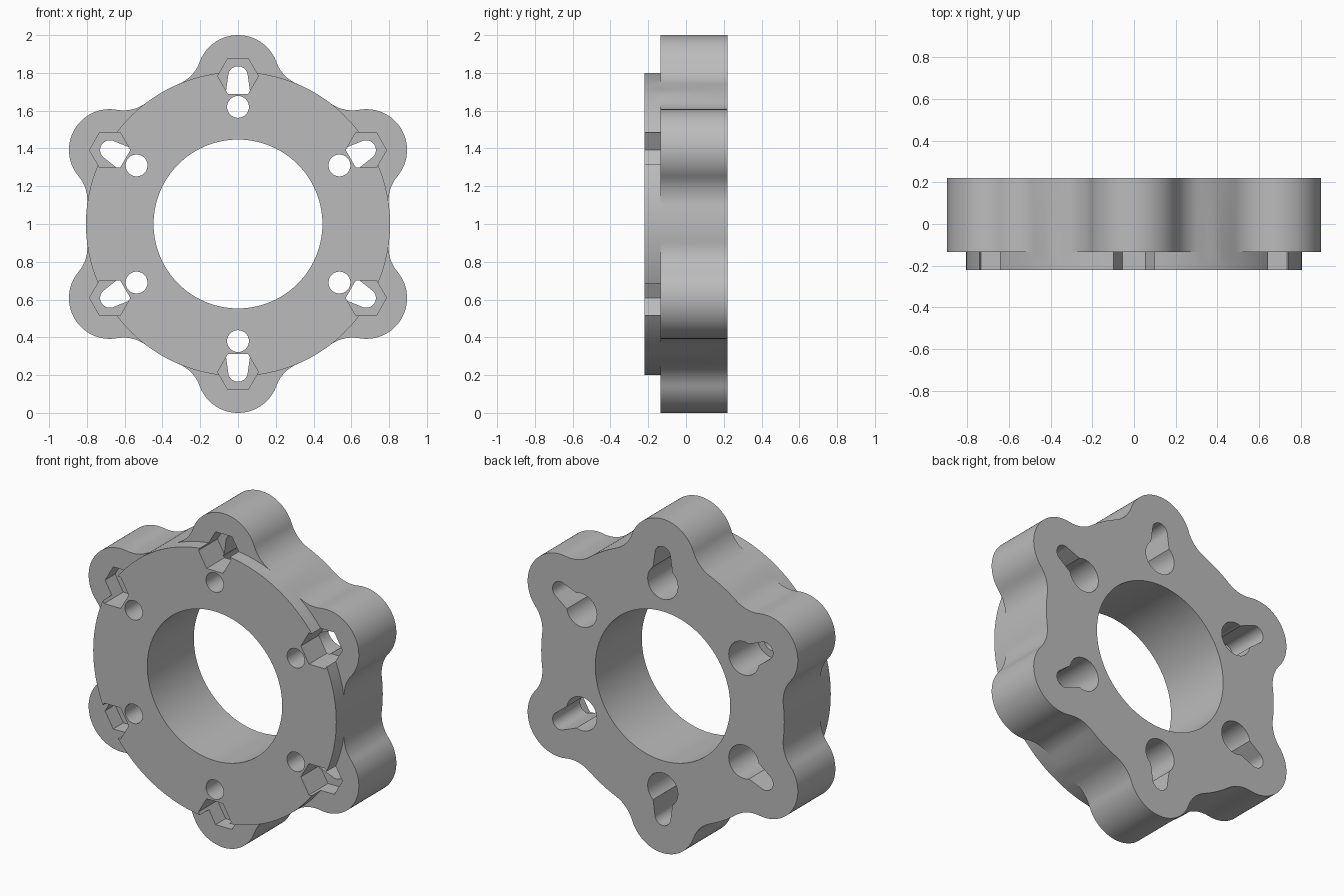
import bpy, bmesh
from math import sin, cos, pi, radians, acos, degrees

cube = bpy.data.objects.get("Cube")
if cube:
    bpy.data.objects.remove(cube, do_unlink=True)

FRONT, STEP, BACK = -0.22, -0.135, 0.22
POCKET_FLOOR = -0.04
HUB_R, LOBE_R, LOBE_D, FILLET_R = 0.805, 0.216, 0.784, 0.2

# Angles where the fillets touch the hub circle and the lobe circle
far, near = HUB_R + FILLET_R, LOBE_R + FILLET_R
BETA = degrees(acos((LOBE_D**2 + far**2 - near**2) / (2 * LOBE_D * far)))
TANGENT = 180 - degrees(acos((LOBE_D**2 + near**2 - far**2) / (2 * LOBE_D * near)))


def arc(u, v, r, start, end, n, closed=False):
    """Points on an arc in degrees; the end point is left out unless closed."""
    steps = n + 1 if closed else n
    angles = [radians(start + (end - start) * i / n) for i in range(steps)]
    return [(u + r * cos(a), v + r * sin(a)) for a in angles]


def turned(points, k):
    a = k * pi / 3
    return [(u * cos(a) - v * sin(a), u * sin(a) + v * cos(a)) for u, v in points]


def prisms(name, outlines, y0, y1):
    """One object holding a prism along y for every outline."""
    bm = bmesh.new()
    for pts in outlines:
        face = bm.faces.new([bm.verts.new((u, y0, v + 1)) for u, v in pts])
        ext = bmesh.ops.extrude_face_region(bm, geom=[face], use_keep_orig=True)
        verts = [g for g in ext["geom"] if isinstance(g, bmesh.types.BMVert)]
        bmesh.ops.translate(bm, verts=verts, vec=(0, y1 - y0, 0))
    bmesh.ops.recalc_face_normals(bm, faces=bm.faces)
    mesh = bpy.data.meshes.new(name)
    bm.to_mesh(mesh)
    bm.free()
    obj = bpy.data.objects.new(name, mesh)
    bpy.context.collection.objects.link(obj)
    return obj


def combine(obj, tool, operation):
    tool.hide_render = True
    mod = obj.modifiers.new(operation, "BOOLEAN")
    mod.operation, mod.solver, mod.object = operation, "EXACT", tool
    bpy.context.view_layer.objects.active = obj
    bpy.ops.object.modifier_apply(modifier=mod.name)
    bpy.data.objects.remove(tool, do_unlink=True)


# Six-lobed body and round front flange
fu, fv = far * sin(radians(BETA)), far * cos(radians(BETA))
valley = arc(0, 0, HUB_R, 90 + BETA, 150 - BETA, 8)
lobe = (arc(fu, fv, FILLET_R, 270 - BETA, 270 - TANGENT, 14)
        + arc(0, LOBE_D, LOBE_R, 90 - TANGENT, 90 + TANGENT, 36)
        + arc(-fu, fv, FILLET_R, 270 + TANGENT, 270 + BETA, 14) + valley)
rim = arc(0, 0, HUB_R, 90 - BETA, 90 + BETA, 20) + valley
body = prisms("lobed_ring", [sum((turned(lobe, k) for k in range(6)), [])], STEP, BACK)
flange = prisms("flange", [sum((turned(rim, k) for k in range(6)), [])], FRONT, STEP)
combine(body, flange, "UNION")

# Centre bore
bore = prisms("bore_cutter", [arc(0, 0, 0.447, 0, 360, 96)], FRONT - 0.1, BACK + 0.1)
combine(body, bore, "DIFFERENCE")

# Keyhole slots from the back, nut pockets and access holes from the front
keyhole = (arc(0, 0.783, 0.052, 0, 180, 16, True)
           + arc(0, 0.62, 0.1, 130, 410, 36, True))
pocket = arc(0, 0.783, 0.108, 0, 360, 6)
access = arc(0, 0.62, 0.058, 0, 360, 32)
for name, shape, y0, y1 in (
        ("keyhole_cutter", keyhole, POCKET_FLOOR - 0.01, BACK + 0.1),
        ("pocket_cutter", pocket, FRONT - 0.1, POCKET_FLOOR),
        ("access_cutter", access, FRONT - 0.1, 0.05)):
    cutter = prisms(name, [turned(shape, k) for k in range(6)], y0, y1)
    combine(body, cutter, "DIFFERENCE")

# Plain grey finish
grey = bpy.data.materials.new("plain_grey")
grey.use_nodes = True
colour = (0.5, 0.5, 0.5, 1)
grey.diffuse_color = colour
grey.node_tree.nodes["Principled BSDF"].inputs["Base Color"].default_value = colour
body.data.materials.clear()
body.data.materials.append(grey)
for face in body.data.polygons:
    face.material_index = 0

bpy.ops.object.select_all(action="DESELECT")
body.select_set(True)
bpy.context.view_layer.objects.active = body
bpy.ops.object.shade_smooth_by_angle(angle=radians(30))
